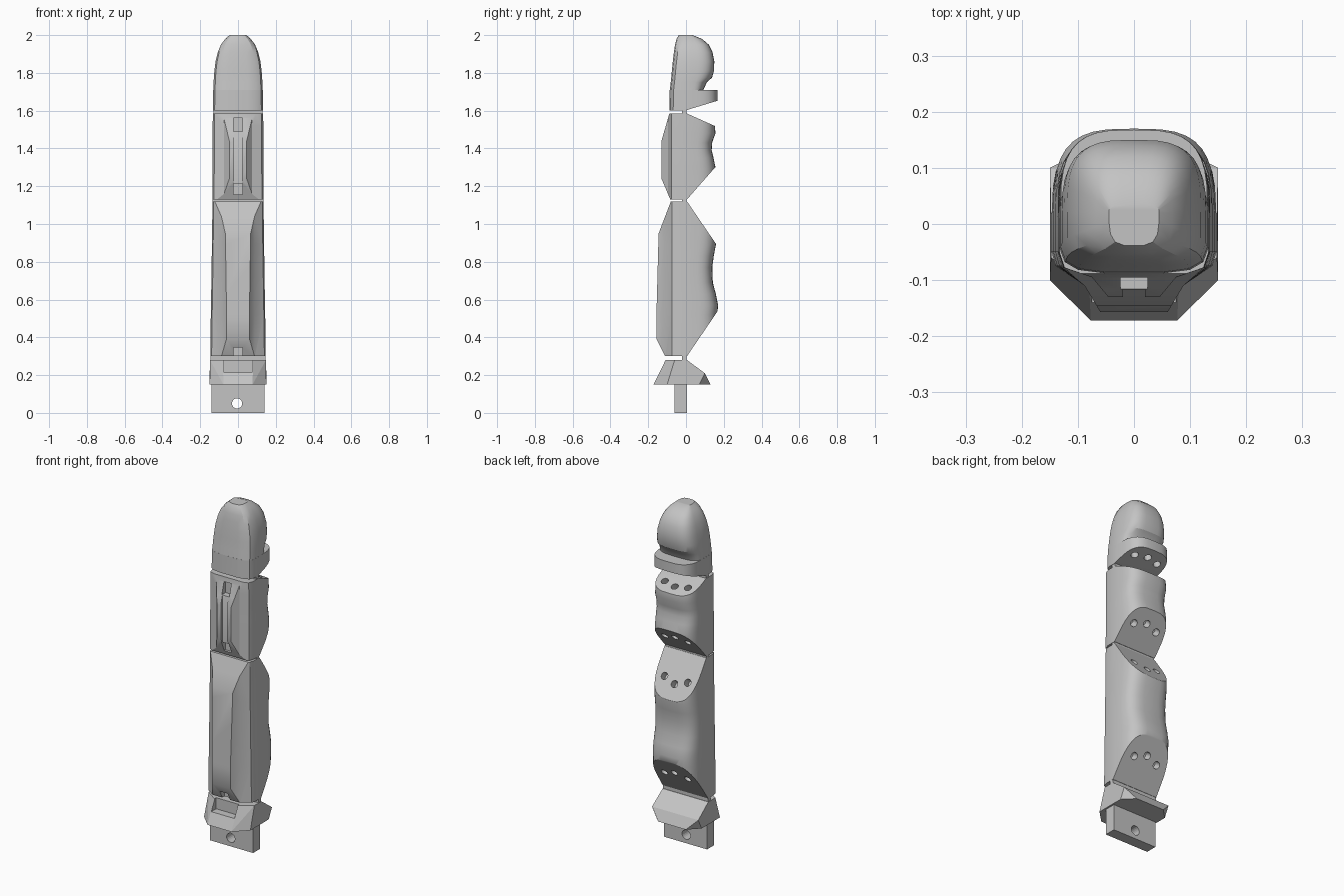
import bpy, bmesh, math
from mathutils import Vector

cube = bpy.data.objects.get("Cube")
if cube:
    bpy.data.objects.remove(cube, do_unlink=True)

grey = bpy.data.materials.new("light_grey")
grey.use_nodes = True
grey.diffuse_color = (0.55, 0.55, 0.55, 1)
grey.node_tree.nodes["Principled BSDF"].inputs["Base Color"].default_value = (0.55, 0.55, 0.55, 1)


def finish(name, bm):
    bmesh.ops.recalc_face_normals(bm, faces=bm.faces)
    mesh = bpy.data.meshes.new(name)
    bm.to_mesh(mesh)
    bm.free()
    mesh.materials.append(grey)
    ob = bpy.data.objects.new(name, mesh)
    bpy.context.collection.objects.link(ob)
    return ob


def loft(name, rings):
    bm = bmesh.new()
    rows = [[bm.verts.new(p) for p in ring] for ring in rings]
    n = len(rows[0])
    for a, b in zip(rows, rows[1:]):
        for i in range(n):
            j = (i + 1) % n
            bm.faces.new((a[i], a[j], b[j], b[i]))
    bm.faces.new(rows[0])
    bm.faces.new(rows[-1])
    return finish(name, bm)


def section(z, w, back, front):
    """Mirrored ring: faceted front points, then a rounded-square back."""
    half = list(front)
    for i in range(9):
        t = math.radians(90 * i / 9)
        half.append((w * math.cos(t) ** 0.62, 0.02 + (back - 0.02) * math.sin(t) ** 0.62))
    return ([(x, y, z) for x, y in half] + [(0, back, z)]
            + [(-x, y, z) for x, y in reversed(half)])


def prism(name, profile, half_width=0.3):
    return loft(name, [[(x, y, z) for y, z in profile] for x in (-half_width, half_width)])


def box(name, x0, x1, y0, y1, z0, z1):
    return loft(name, [[(x0, y0, z), (x1, y0, z), (x1, y1, z), (x0, y1, z)] for z in (z0, z1)])


def rod(name, centre, axis, radius, depth):
    bm = bmesh.new()
    bmesh.ops.create_cone(bm, cap_ends=True, segments=20, radius1=radius,
                          radius2=radius, depth=depth)
    bm.transform(Vector(axis).to_track_quat('Z', 'Y').to_matrix().to_4x4())
    bmesh.ops.translate(bm, vec=centre, verts=bm.verts)
    return finish(name, bm)


def boolean(ob, tool, operation='DIFFERENCE'):
    mod = ob.modifiers.new("cut", 'BOOLEAN')
    mod.operation, mod.solver, mod.object = operation, 'EXACT', tool
    bpy.context.view_layer.objects.active = ob
    bpy.ops.object.modifier_apply(modifier=mod.name)
    bpy.data.objects.remove(tool, do_unlink=True)


def tendon_holes(ob, inner, outer, reach=0.68):
    """Three holes square to a slanted face, set in an arc along its rim."""
    a, b = Vector((0, *inner)), Vector((0, *outer))
    d = b - a
    for x, f in ((-0.075, reach - 0.1), (0, reach), (0.075, reach - 0.1)):
        c = a + d * f
        c.x = x
        boolean(ob, rod("hole_cutter", c, (0, -d.z, d.y), 0.02, 0.09))


def smooth(ob):
    bpy.ops.object.select_all(action='DESELECT')
    ob.select_set(True)
    bpy.context.view_layer.objects.active = ob
    bpy.ops.object.shade_smooth_by_angle(angle=math.radians(28))


# Lower phalanx: ridged front, saddle-shaped back, slanted ends
def lower_ring(z, w, back):
    return section(z, w, back, [(0.06, -0.157), (0.088, -0.11), (w * 0.95, -0.075), (w, -0.05)])


lower = loft("lower_phalanx", [lower_ring(*s) for s in (
    (0.29, 0.147, 0.155), (0.52, 0.144, 0.165), (0.57, 0.143, 0.17), (0.63, 0.142, 0.158),
    (0.69, 0.141, 0.142), (0.77, 0.14, 0.139), (0.83, 0.139, 0.147), (0.89, 0.138, 0.158),
    (1.13, 0.135, 0.155))])
boolean(lower, prism("side_cutter", [
    (-0.11, 0.3), (-0.155, 0.39), (-0.157, 0.5), (-0.145, 0.95), (-0.08, 1.12),
    (0.005, 1.12), (0.155, 0.9), (0.3, 0.69), (0.3, 0.74), (0.155, 0.52), (0.005, 0.3)]), 'INTERSECT')
tendon_holes(lower, (0.005, 1.12), (0.155, 0.9))
tendon_holes(lower, (0.005, 0.3), (0.155, 0.52))
boolean(lower, box("pocket_cutter", -0.025, 0.025, -0.3, -0.09, 0.2, 0.345))


# Middle phalanx: narrower ridge with a cable groove
def middle_ring(z, w, back):
    return section(z, w, back, [(0.045, -0.131), (0.075, -0.095), (w * 0.93, -0.078), (w, -0.05)])


middle = loft("middle_phalanx", [middle_ring(*s) for s in (
    (1.12, 0.136, 0.15), (1.3, 0.135, 0.156), (1.35, 0.135, 0.146), (1.39, 0.134, 0.136),
    (1.43, 0.134, 0.138), (1.48, 0.134, 0.156), (1.52, 0.134, 0.153), (1.6, 0.133, 0.15))])
boolean(middle, prism("side_cutter", [
    (-0.083, 1.13), (-0.13, 1.24), (-0.13, 1.44), (-0.088, 1.585), (0.005, 1.585),
    (0.15, 1.52), (0.3, 1.453), (0.3, 1.455), (0.15, 1.295), (0.005, 1.13)]), 'INTERSECT')
tendon_holes(middle, (0.005, 1.585), (0.15, 1.52))
tendon_holes(middle, (0.005, 1.13), (0.15, 1.295))
boolean(middle, box("groove_cutter", -0.02, 0.02, -0.3, -0.117, 1.2, 1.5))
for z0, z1 in ((1.155, 1.215), (1.49, 1.56)):
    boolean(middle, box("pocket_cutter", -0.024, 0.024, -0.3, -0.08, z0, z1))


# Fingertip: ledge with slanted underside, and rounded pad above it
def tip_ring(z, w, front, back):
    return section(z, w, back, [(w * 0.4, front), (w * 0.75, front + 0.006),
                                (w * 0.93, front + 0.02), (w, front + 0.045)])


ledge = loft("fingertip_ledge", [tip_ring(1.59, 0.133, -0.088, 0.168),
                                 tip_ring(1.71, 0.131, -0.086, 0.168)])
boolean(ledge, prism("side_cutter", [(-0.3, 1.602), (0.0, 1.602), (0.165, 1.652),
                                     (0.3, 1.7), (0.3, 1.8), (-0.3, 1.8)]), 'INTERSECT')
tendon_holes(ledge, (0.0, 1.602), (0.165, 1.652))
pad = loft("fingertip_pad", [tip_ring(*s) for s in (
    (1.705, 0.131, -0.086, 0.09), (1.75, 0.129, -0.081, 0.11), (1.775, 0.128, -0.078, 0.138),
    (1.81, 0.125, -0.075, 0.148), (1.86, 0.119, -0.07, 0.15), (1.91, 0.107, -0.064, 0.14),
    (1.95, 0.09, -0.058, 0.12), (1.98, 0.068, -0.05, 0.085), (2.0, 0.045, -0.038, 0.035))])

# Base block: faceted hull with a tang below
bm = bmesh.new()
for x, y, z in ((0.15, -0.1, 0.15), (0.077, -0.172, 0.15), (0.15, 0.07, 0.15),
                (0.09, 0.13, 0.15), (0.15, 0.1, 0.21), (0.148, -0.06, 0.28),
                (0.08, -0.108, 0.28), (0.148, 0.005, 0.28)):
    for s in (-1, 1):
        bm.verts.new((s * x, y, z))
bmesh.ops.convex_hull(bm, input=bm.verts)
bmesh.ops.dissolve_limit(bm, angle_limit=0.02, verts=bm.verts, edges=bm.edges)
base = finish("base_block", bm)
boolean(base, box("pocket_cutter", -0.075, 0.075, -0.3, -0.095, 0.215, 0.3))
tang = box("mounting_tang", -0.14, 0.14, -0.06, 0.005, 0, 0.16)
boolean(tang, rod("hole_cutter", (-0.005, -0.03, 0.05), (0, 1, 0), 0.027, 0.2))

# Thin flexible hinges between the parts
for name, z, w in (("base_hinge", 0.29, 0.146), ("lower_hinge", 1.125, 0.134),
                   ("upper_hinge", 1.594, 0.131)):
    box(name, -w, w, -0.02, 0.003, z - 0.016, z + 0.016)

for ob in (lower, middle, ledge, pad):
    smooth(ob)
